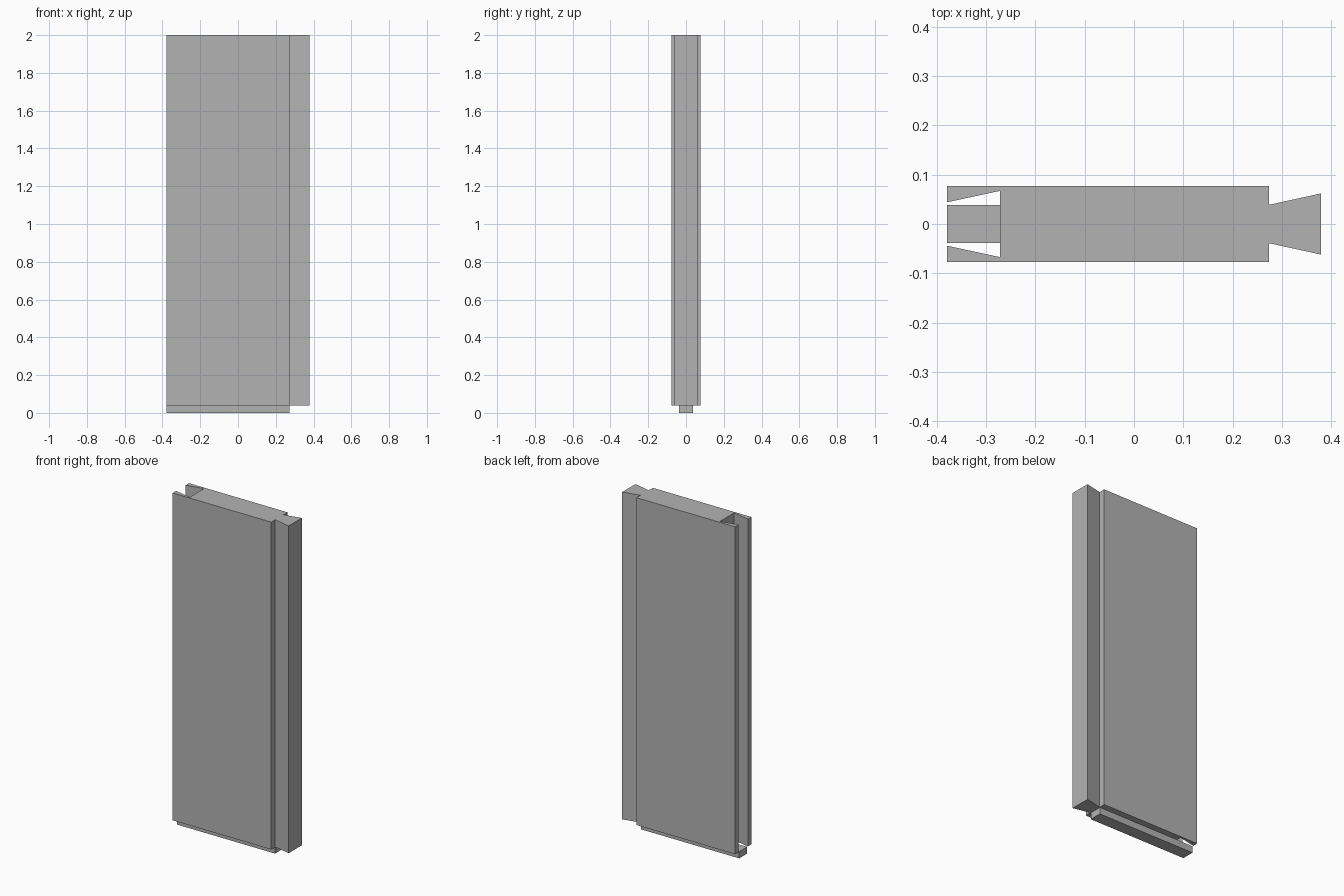
import bpy
import bmesh

cube = bpy.data.objects.get("Cube")
if cube:
    bpy.data.objects.remove(cube, do_unlink=True)

# Single plain grey finish
grey = bpy.data.materials.new("plain grey")
grey.use_nodes = True
grey_colour = (0.45, 0.45, 0.45, 1)
grey.diffuse_color = grey_colour
grey.node_tree.nodes["Principled BSDF"].inputs["Base Color"].default_value = grey_colour


def extrude_profile(name, half, bottom, top):
    """Mirror a half outline across y = 0 and extrude it upwards."""
    outline = half + [(x, -y) for x, y in reversed(half)]
    bm = bmesh.new()
    face = bm.faces.new([bm.verts.new((x, y, bottom)) for x, y in outline])
    lifted = bmesh.ops.extrude_face_region(bm, geom=[face])["geom"]
    verts = [v for v in lifted if isinstance(v, bmesh.types.BMVert)]
    bmesh.ops.translate(bm, verts=verts, vec=(0, 0, top - bottom))
    bmesh.ops.recalc_face_normals(bm, faces=bm.faces)
    mesh = bpy.data.meshes.new(name)
    bm.to_mesh(mesh)
    bm.free()
    mesh.materials.append(grey)
    obj = bpy.data.objects.new(name, mesh)
    bpy.context.collection.objects.link(obj)
    return obj


# Board with a dovetail slot on the right edge and a dovetail tail on the left
board_half = [
    (-0.272, 0.067), (-0.379, 0.044), (-0.379, 0.077),
    (0.274, 0.077), (0.274, 0.039), (0.379, 0.062),
]
extrude_profile("dovetail_board", board_half, 0.04, 2.0)

# Square tongue along the bottom edge
tongue_half = [(-0.379, 0.038), (0.272, 0.038)]
extrude_profile("bottom_tongue", tongue_half, 0.0, 0.04)
